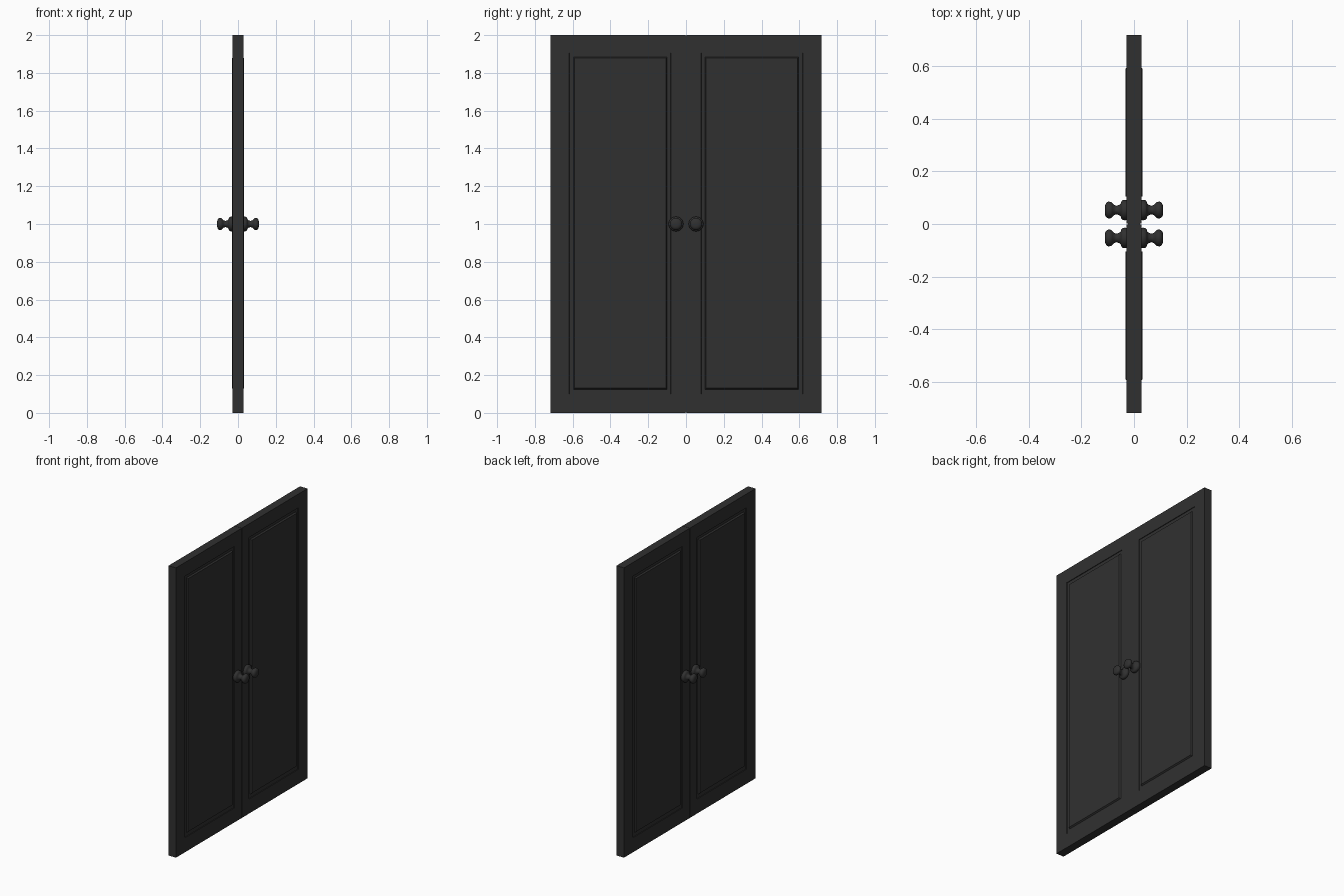
import bpy, bmesh, math

cube = bpy.data.objects.get("Cube")
if cube:
    bpy.data.objects.remove(cube, do_unlink=True)

# Single dark paint
paint = bpy.data.materials.new("charcoal_paint")
paint.use_nodes = True
colour = (0.03, 0.03, 0.03, 1)
paint.diffuse_color = colour
paint.node_tree.nodes["Principled BSDF"].inputs["Base Color"].default_value = colour


def make_object(name, bm):
    bmesh.ops.remove_doubles(bm, verts=bm.verts, dist=1e-5)
    bmesh.ops.recalc_face_normals(bm, faces=bm.faces)
    mesh = bpy.data.meshes.new(name)
    bm.to_mesh(mesh)
    bm.free()
    mesh.materials.append(paint)
    obj = bpy.data.objects.new(name, mesh)
    bpy.context.collection.objects.link(obj)
    return obj


def bridge(bm, a, b):
    n = len(a)
    for i in range(n):
        j = (i + 1) % n
        bm.faces.new((a[i], a[j], b[j], b[i]))


# Nested rectangles of one leaf face: y0, y1, z0, z1, x
RINGS = [
    (0.0015, 0.717, 0, 2, 0),              # leaf mid-plane
    (0.0015, 0.717, 0, 2, 0.0285),         # leaf edge
    (0.08, 0.62, 0.10, 1.905, 0.0285),     # recess rim
    (0.083, 0.616, 0.10, 1.905, 0.0235),   # recess floor
    (0.10, 0.596, 0.125, 1.885, 0.0235),   # panel foot
    (0.106, 0.59, 0.132, 1.878, 0.0325),   # raised panel
]


def leaf(name, side):
    bm = bmesh.new()
    for face in (1, -1):
        loops = []
        for y0, y1, z0, z1, x in RINGS:
            corners = ((y0, z0), (y1, z0), (y1, z1), (y0, z1))
            loops.append([bm.verts.new((face * x, side * y, z)) for y, z in corners])
        for a, b in zip(loops, loops[1:]):
            bridge(bm, a, b)
        bm.faces.new(loops[-1])
    return make_object(name, bm)


# Turned knob profile: distance from door centre, radius
KNOB = [(0.025, 0.037), (0.034, 0.039), (0.043, 0.038), (0.048, 0.033),
        (0.050, 0.025), (0.056, 0.020), (0.066, 0.016), (0.075, 0.019),
        (0.082, 0.026), (0.088, 0.031), (0.097, 0.032), (0.104, 0.029),
        (0.109, 0.021), (0.111, 0.010)]


def knob(name, face, y, sides=32):
    bm = bmesh.new()
    loops = []
    for x, r in KNOB:
        angles = [2 * math.pi * i / sides for i in range(sides)]
        loops.append([bm.verts.new((face * x, y + r * math.cos(a), 1 + r * math.sin(a)))
                      for a in angles])
    for a, b in zip(loops, loops[1:]):
        bridge(bm, a, b)
    bm.faces.new(loops[0])
    bm.faces.new(loops[-1])
    obj = make_object(name, bm)
    bpy.ops.object.select_all(action='DESELECT')
    obj.select_set(True)
    bpy.context.view_layer.objects.active = obj
    bpy.ops.object.shade_smooth_by_angle(angle=math.radians(50))


# Two leaves with a knob on each face
for label, side in (("near", -1), ("far", 1)):
    leaf(label + "_door_leaf", side)
    for face_name, face in (("left", 1), ("right", -1)):
        knob(f"{label}_{face_name}_knob", face, side * 0.053)

# Tongue closing the seam between the leaves
bm = bmesh.new()
bmesh.ops.create_cube(bm, size=1)
for v in bm.verts:
    v.co = (v.co.x * 0.044, v.co.y * 0.004, 1 + v.co.z * 1.998)
make_object("centre_seam_tongue", bm)
